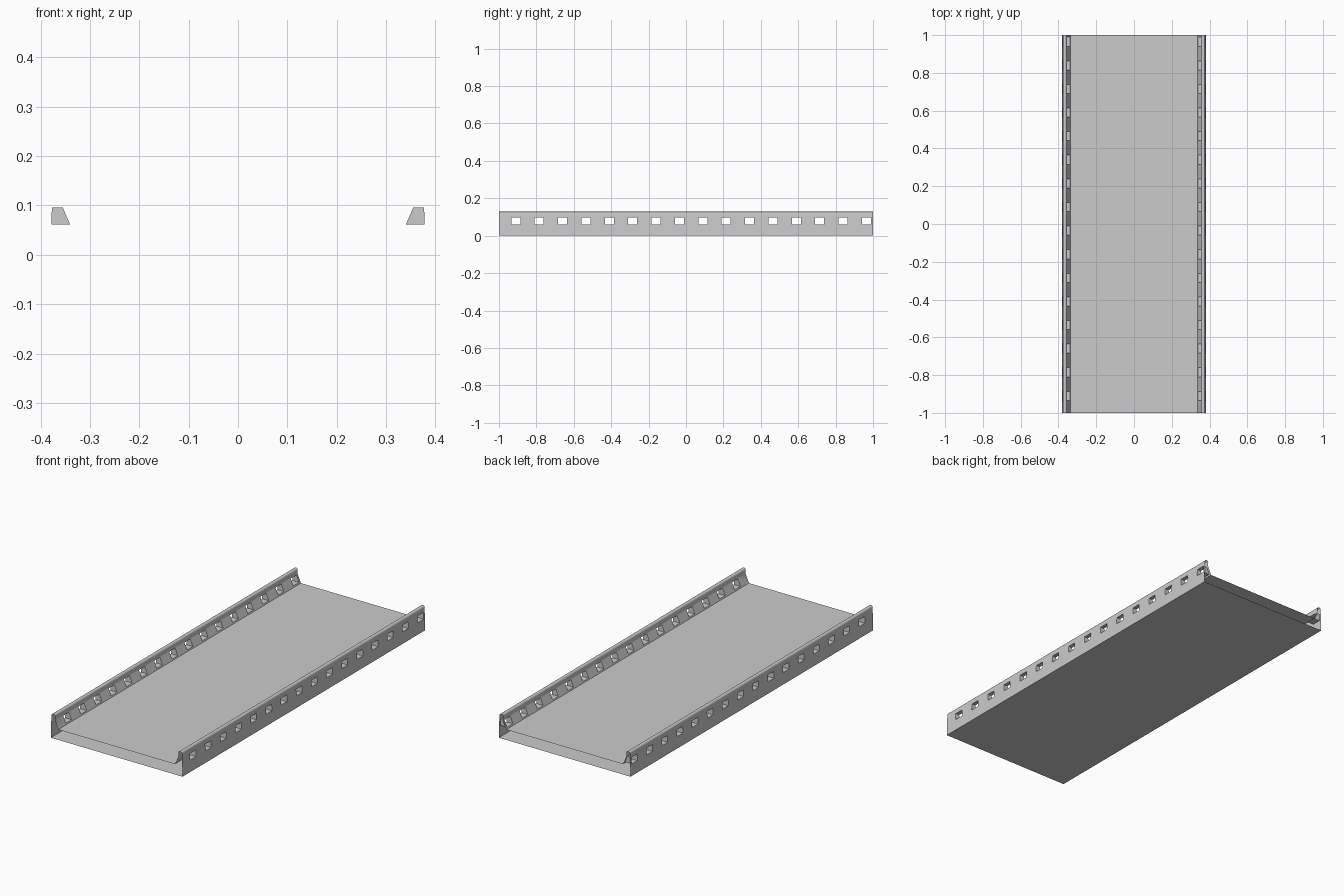
import bpy, bmesh
from math import sin, cos, pi
from mathutils import Matrix

if "Cube" in bpy.data.objects:
    bpy.data.objects.remove(bpy.data.objects["Cube"])


def make_object(name, bm):
    bmesh.ops.recalc_face_normals(bm, faces=bm.faces)
    mesh = bpy.data.meshes.new(name)
    bm.to_mesh(mesh)
    bm.free()
    obj = bpy.data.objects.new(name, mesh)
    bpy.context.collection.objects.link(obj)
    return obj


# Hollow tray section: outer wall, rounded rim, sloped inner wall, raised floor
RIM_X, RIM_Z, RIM_R, SEG = 0.366, 0.1175, 0.0105, 10
half = [(0.38, 0.0)]
half += [(RIM_X + RIM_R * cos(pi * i / SEG), RIM_Z + RIM_R * sin(pi * i / SEG))
         for i in range(SEG + 1)]
half += [(0.356, 0.098), (0.337, 0.054)]
section = half + [(-x, z) for x, z in reversed(half)]

bm = bmesh.new()
face = bm.faces.new([bm.verts.new((x, -1, z)) for x, z in section])
ext = bmesh.ops.extrude_face_region(bm, geom=[face], use_keep_orig=True)
bmesh.ops.translate(bm, vec=(0, 2, 0),
                    verts=[v for v in ext["geom"] if isinstance(v, bmesh.types.BMVert)])
tray = make_object("tray", bm)

# Row of rectangular windows cut through both side rails
bm = bmesh.new()
for i in range(16):
    bmesh.ops.create_cube(bm, size=1, matrix=Matrix.Translation((0, -0.91 + 0.125 * i, 0.0785))
                          @ Matrix.Diagonal((1, 0.048, 0.035, 1)))
cutter = make_object("window_cutter", bm)
cutter.hide_render = True

mod = tray.modifiers.new("windows", 'BOOLEAN')
mod.operation = 'DIFFERENCE'
mod.solver = 'EXACT'
mod.object = cutter
bpy.context.view_layer.objects.active = tray
tray.select_set(True)
cutter.select_set(False)
bpy.ops.object.modifier_apply(modifier=mod.name)
bpy.data.objects.remove(cutter)

# Open both ends of the hollow sheet
bm = bmesh.new()
bm.from_mesh(tray.data)
ends = [f for f in bm.faces if abs(f.calc_center_median().y) > 0.999]
bmesh.ops.delete(bm, geom=ends, context='FACES')
bm.to_mesh(tray.data)
bm.free()
bpy.ops.object.shade_smooth_by_angle()
